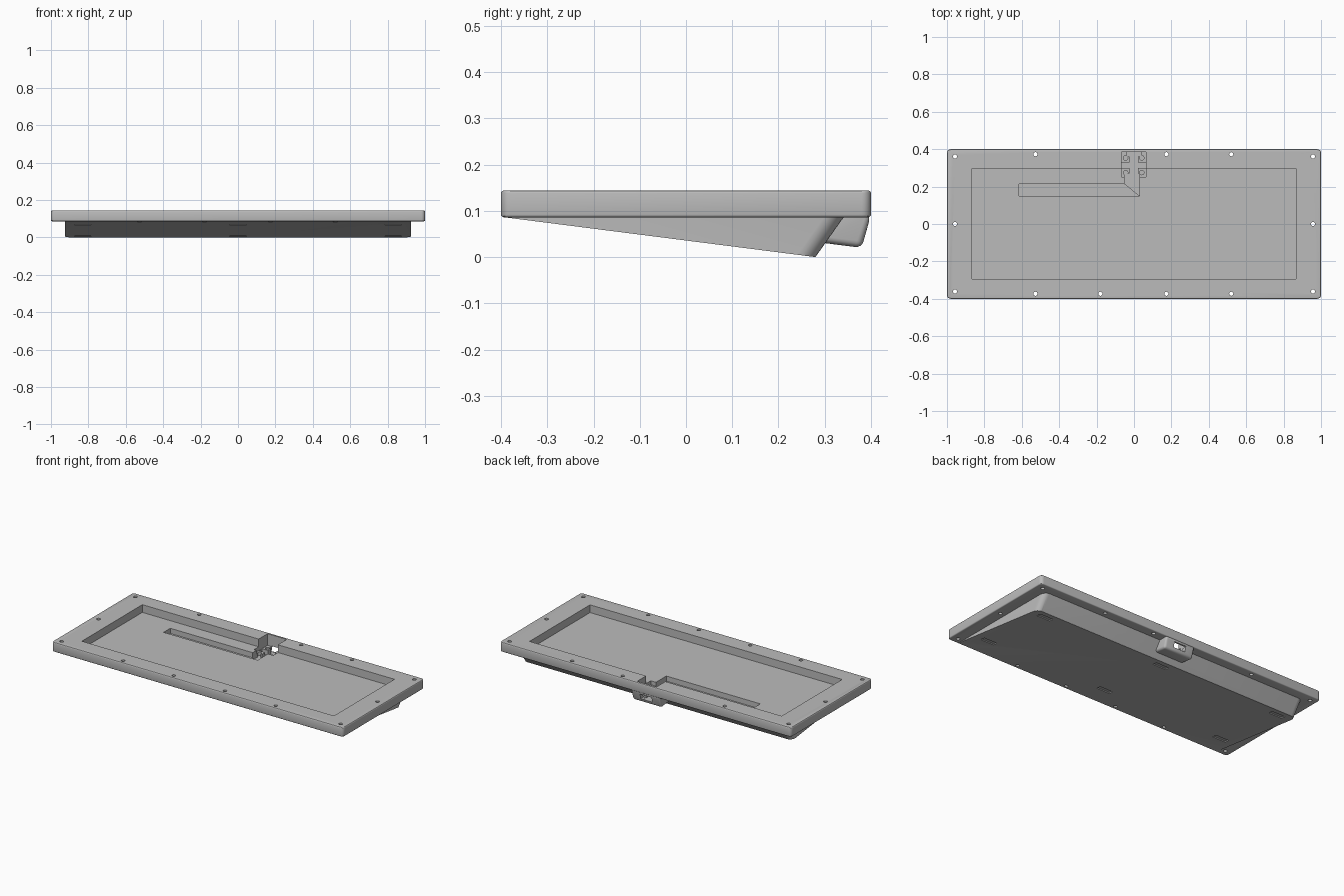
import bpy
import bmesh
import math

cube = bpy.data.objects.get("Cube")
if cube:
    bpy.data.objects.remove(cube, do_unlink=True)

grey = bpy.data.materials.new("plain grey")
grey.use_nodes = True
colour = (0.5, 0.5, 0.5, 1)
grey.diffuse_color = colour
grey.node_tree.nodes["Principled BSDF"].inputs["Base Color"].default_value = colour


def round_edges(bm, test, width, segments):
    edges = [e for e in bm.edges if test(e.verts[0].co, e.verts[1].co)]
    bmesh.ops.bevel(bm, geom=edges, offset=width, segments=segments,
                    profile=0.5, affect='EDGES')


def prism(name, points, lo, hi, axis='z', bevels=()):
    """Extrude an (x, y) outline along z, or a (y, z) outline along x."""
    place = (lambda p, t: (p[0], p[1], t)) if axis == 'z' else (lambda p, t: (t, p[0], p[1]))
    bm = bmesh.new()
    ends = [[bm.verts.new(place(p, t)) for p in points] for t in (lo, hi)]
    bm.faces.new(ends[0][::-1])
    bm.faces.new(ends[1])
    n = len(points)
    for i in range(n):
        j = (i + 1) % n
        bm.faces.new((ends[0][i], ends[0][j], ends[1][j], ends[1][i]))
    for test, width, segments in bevels:
        round_edges(bm, test, width, segments)
    bmesh.ops.recalc_face_normals(bm, faces=bm.faces)
    mesh = bpy.data.meshes.new(name)
    bm.to_mesh(mesh)
    bm.free()
    mesh.materials.append(grey)
    obj = bpy.data.objects.new(name, mesh)
    bpy.context.collection.objects.link(obj)
    return obj


def rect(x0, x1, y0, y1):
    return [(x0, y0), (x1, y0), (x1, y1), (x0, y1)]


def circle(x, y, r, n=20):
    return [(x + r * math.cos(math.tau * i / n), y + r * math.sin(math.tau * i / n))
            for i in range(n)]


def combine(target, tool, operation='DIFFERENCE'):
    mod = target.modifiers.new("combine", 'BOOLEAN')
    mod.operation = operation
    mod.solver = 'EXACT'
    mod.object = tool
    tool.hide_render = True
    bpy.context.view_layer.update()
    mesh = bpy.data.meshes.new_from_object(
        target.evaluated_get(bpy.context.evaluated_depsgraph_get()))
    target.modifiers.clear()
    target.data = mesh
    bpy.data.objects.remove(tool, do_unlink=True)


# Tray slab with rounded corners and softened rims
BOTTOM, TOP, FLOOR = 0.086, 0.144, 0.096
tray = prism("keyboard_case", rect(-1, 1, -0.4, 0.4), BOTTOM, TOP, bevels=[
    (lambda a, b: abs(a.z - b.z) > 0.01, 0.02, 5),
    (lambda a, b: abs(a.z - b.z) < 1e-5, 0.006, 3)])

# Tilted base wedge, rounded at its rear edges
wedge = prism("wedge_base",
              [(-0.393, BOTTOM), (0.28, 0), (0.365, 0.12), (-0.393, 0.12)],
              -0.925, 0.925, 'x', bevels=[
                  (lambda a, b: abs(a.x - b.x) < 1e-4 and min(a.y, b.y) > 0.2, 0.035, 6),
                  (lambda a, b: max(a.z, b.z) < 0.002 and abs(a.x - b.x) > 1, 0.006, 3)])
combine(tray, wedge, 'UNION')

# Rear housing for the cable socket
housing = prism("socket_housing",
                [(0.27, 0.034), (0.38, 0.02), (0.399, 0.088), (0.392, 0.12), (0.27, 0.12)],
                -0.1, 0.1, 'x', bevels=[
                    (lambda a, b: min(a.y, b.y) > 0.37 and max(a.z, b.z) < 0.1
                     or max(a.z, b.z) < 0.04 and min(a.y, b.y) < 0.3 < max(a.y, b.y),
                     0.014, 4)])
combine(tray, housing, 'UNION')

# Main recess, cable groove and the channel leading to the socket
combine(tray, prism("recess", rect(-0.865, 0.865, -0.295, 0.298), FLOOR, 0.2))
combine(tray, prism("groove", [(-0.615, 0.15), (0.03, 0.15), (-0.05, 0.215), (-0.615, 0.215)],
                    0.064, 0.12))
combine(tray, prism("channel", [(-0.05, 0.215), (0.03, 0.15), (0.03, 0.27), (-0.05, 0.27)],
                    0.05, 0.121))

# Socket pocket, leaving four screw posts in its corners
combine(tray, prism("pocket", rect(-0.067, 0.065, 0.252, 0.385), 0.072, 0.21))
combine(tray, prism("pocket_middle", rect(-0.024, 0.022, 0.251, 0.384), 0.042, 0.13))
combine(tray, prism("pocket_cross", rect(-0.066, 0.064, 0.3, 0.33), 0.043, 0.13))
for x in (-0.045, 0.042):
    for y in (0.275, 0.353):
        combine(tray, prism("post_hole", circle(x, y, 0.012), 0.05, 0.13))

# Socket opening through the rear wall
combine(tray, prism("socket_opening", rect(0.36, 0.45, 0.043, 0.075), -0.04, 0.04, 'x'))

# Screw holes through the rim
holes = [(x, y) for x in (-0.957, 0.957) for y in (-0.361, 0, 0.361)]
holes += [(x, -0.373) for x in (-0.527, -0.18, 0.173, 0.52)]
holes += [(x, 0.373) for x in (-0.527, 0.173, 0.52)]
for x, y in holes:
    combine(tray, prism("screw_hole", circle(x, y, 0.011), -0.1, 0.3))

# Shallow slots for feet, following the sloping underside
slope = BOTTOM / 0.673
for y in (-0.25, 0.23):
    z = (0.28 - y) * slope
    for x in (-0.83, 0, 0.83):
        slot = prism("foot_slot", [(y - 0.015, z - 0.02), (y + 0.015, z - 0.02),
                                   (y + 0.015, z + 0.006 - 0.015 * slope),
                                   (y - 0.015, z + 0.006 + 0.015 * slope)],
                     x - 0.045, x + 0.045, 'x')
        combine(tray, slot)

# Smooth rounded areas while keeping hard edges crisp
bpy.ops.object.select_all(action='DESELECT')
tray.select_set(True)
bpy.context.view_layer.objects.active = tray
bpy.ops.object.shade_smooth_by_angle(angle=math.radians(30))
